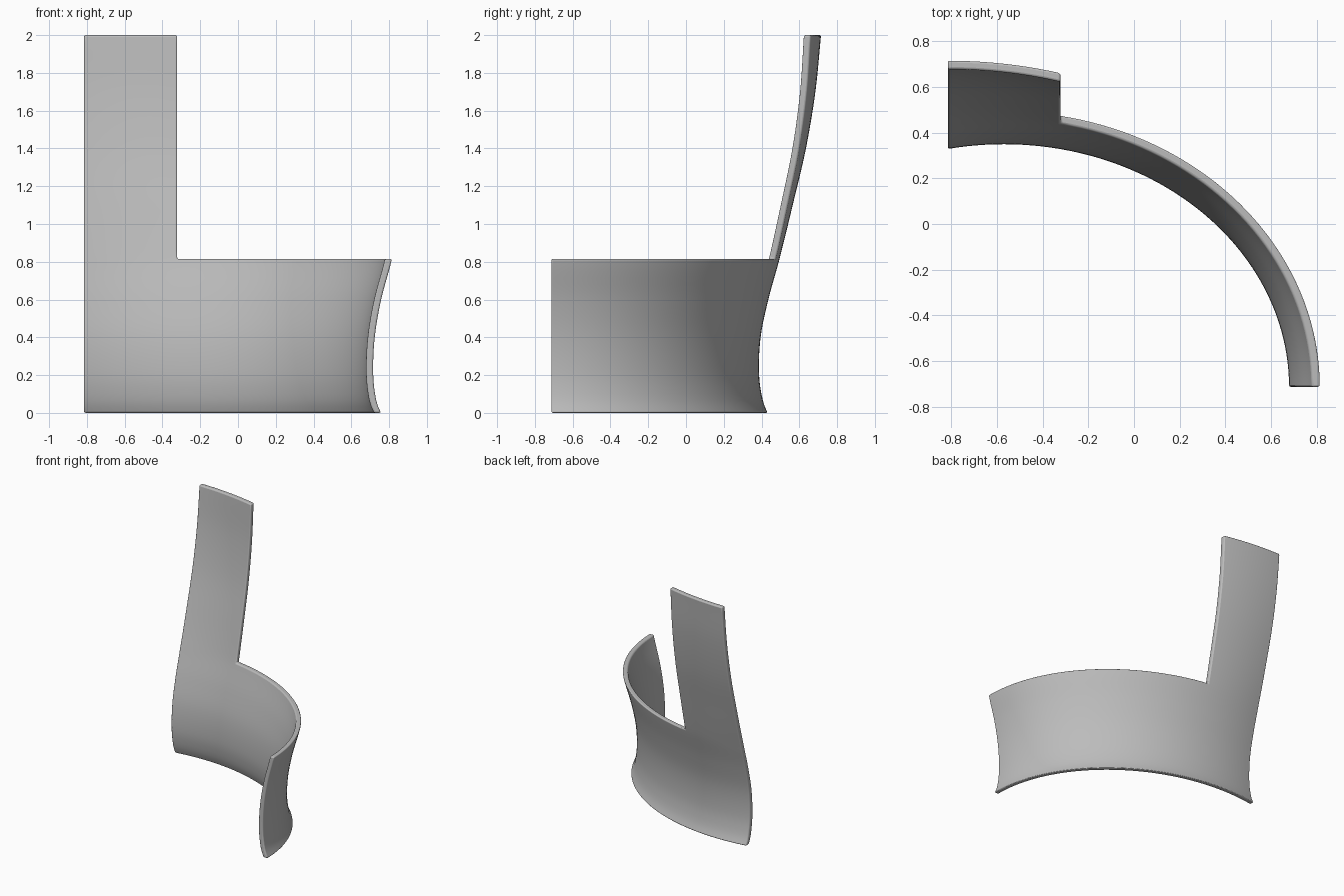
import bpy, bmesh, math

cube = bpy.data.objects.get("Cube")
if cube:
    bpy.data.objects.remove(cube, do_unlink=True)

LEFT, PANEL, END = -0.815, -0.322, -0.713   # cut edge, panel side, open end
BAND, TOP, WALL = 0.815, 2.0, 0.037

# Height, rearmost y and sideways reach of the outer surface
PROFILE = [(0, .432, .757), (.06, .408, .733), (.2, .387, .716), (.4, .395, .724),
           (.6, .436, .758), (.815, .495, .815), (1.1, .565, .87), (1.4, .635, .92),
           (1.7, .685, .95), (2, .715, .97)]


def smooth_profile(z):
    """Cubic interpolation of the profile at height z."""
    i = max(k for k in range(len(PROFILE) - 1) if PROFILE[k][0] <= z)
    p, q = PROFILE[i], PROFILE[i + 1]
    before, after = PROFILE[max(i - 1, 0)], PROFILE[min(i + 2, len(PROFILE) - 1)]
    h = q[0] - p[0]
    t = (z - p[0]) / h
    out = []
    for c in (1, 2):
        m0 = (q[c] - before[c]) / (q[0] - before[0]) * h
        m1 = (after[c] - p[c]) / (after[0] - p[0]) * h
        d = q[c] - p[c]
        out.append(p[c] + t * (m0 + t * (3 * d - 2 * m0 - m1 + t * (m0 + m1 - 2 * d))))
    return out


def ring(z, inset):
    """Points of one elliptical rib, from the cut edge to the open end."""
    back, side = smooth_profile(z)
    rise = max(0, (z - BAND) / (TOP - BAND))
    cx = -0.57 - 0.24 * rise
    a, b = side - cx - inset, back - END - inset
    angles = [math.asin((LEFT + (PANEL - LEFT) * i / 12 - cx) / a) for i in range(13)]
    start = angles[-1]
    angles += [start + (math.pi / 2 - start) * i / 40 for i in range(1, 41)]
    return [(cx + a * math.sin(t), END + b * math.cos(t), z) for t in angles]


# Curved shell: band plus upright panel
heights = [BAND * i / 24 for i in range(25)]
heights += [BAND + (TOP - BAND) * i / 28 for i in range(1, 29)]
bm = bmesh.new()
outer = [[bm.verts.new(p) for p in ring(z, 0)] for z in heights]
inner = [[bm.verts.new(p) for p in ring(z, WALL)] for z in heights]
pair = {o: i for ro, ri in zip(outer, inner) for o, i in zip(ro, ri)}
for r in range(len(heights) - 1):
    for c in range(52 if r < 24 else 12):
        quad = [outer[r][c], outer[r][c + 1], outer[r + 1][c + 1], outer[r + 1][c]]
        bm.faces.new(quad)
        bm.faces.new([pair[v] for v in reversed(quad)])

# Rim joining both skins
for e in [e for e in bm.edges if e.is_boundary and e.verts[0] in pair]:
    u, v = e.verts
    bm.faces.new((u, v, pair[v], pair[u]))
bmesh.ops.delete(bm, geom=[v for v in bm.verts if not v.link_faces], context='VERTS')
bmesh.ops.recalc_face_normals(bm, faces=bm.faces)

mesh = bpy.data.meshes.new("curved_shell")
bm.to_mesh(mesh)
bm.free()
shell = bpy.data.objects.new("curved_shell", mesh)
bpy.context.collection.objects.link(shell)

# Plain grey material
grey = bpy.data.materials.new("plain_grey")
grey.use_nodes = True
colour = (0.5, 0.5, 0.5, 1)
grey.diffuse_color = colour
grey.node_tree.nodes["Principled BSDF"].inputs["Base Color"].default_value = colour
mesh.materials.append(grey)

# Softened rims
bevel = shell.modifiers.new("soft_rim", 'BEVEL')
bevel.width = 0.009
bevel.segments = 3
bevel.limit_method = 'ANGLE'
bevel.angle_limit = math.radians(50)

bpy.context.view_layer.objects.active = shell
shell.select_set(True)
bpy.ops.object.shade_smooth_by_angle(angle=math.radians(40))
